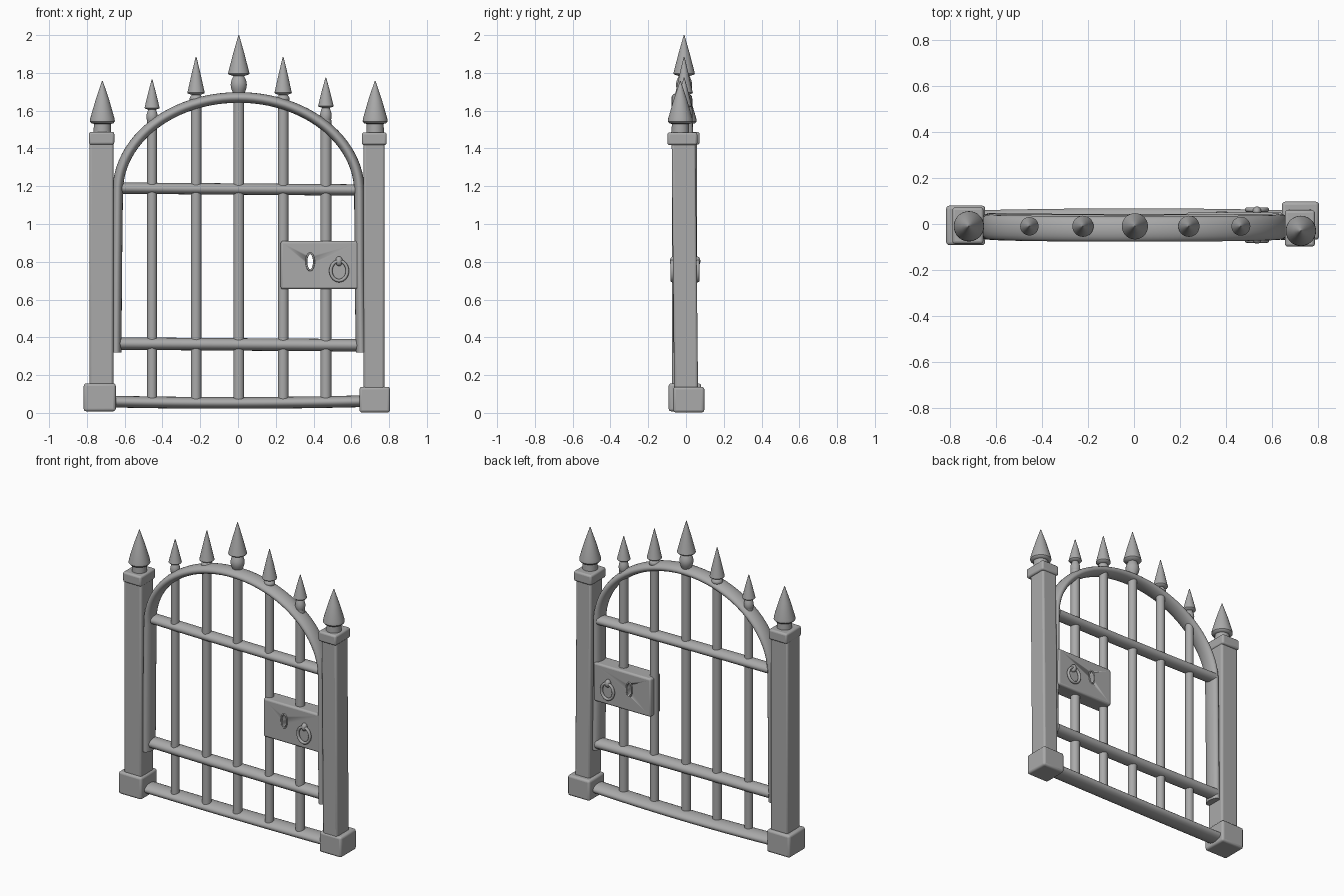
import bpy, bmesh
from math import sin, cos, pi, radians
from mathutils import Vector

if "Cube" in bpy.data.objects:
    bpy.data.objects.remove(bpy.data.objects["Cube"], do_unlink=True)

iron = bpy.data.materials.new("grey iron")
iron.use_nodes = True
GREY = (0.4, 0.4, 0.4, 1)
iron.diffuse_color = GREY
iron.node_tree.nodes["Principled BSDF"].inputs["Base Color"].default_value = GREY


def finish(name, bm, bevel=0):
    bmesh.ops.recalc_face_normals(bm, faces=bm.faces[:])
    mesh = bpy.data.meshes.new(name)
    bm.to_mesh(mesh)
    bm.free()
    mesh.materials.append(iron)
    obj = bpy.data.objects.new(name, mesh)
    bpy.context.collection.objects.link(obj)
    if bevel:
        mod = obj.modifiers.new("Bevel", "BEVEL")
        mod.width, mod.segments = bevel, 3
    bpy.ops.object.select_all(action="DESELECT")
    obj.select_set(True)
    bpy.context.view_layer.objects.active = obj
    bpy.ops.object.shade_smooth_by_angle(angle=radians(40))
    return obj


def bridge(bm, rings, closed=False):
    pairs = list(zip(rings, rings[1:]))
    if closed:
        pairs.append((rings[-1], rings[0]))
    else:
        bm.faces.new(rings[0])
        bm.faces.new(rings[-1])
    for a, b in pairs:
        for i in range(len(a)):
            j = (i + 1) % len(a)
            bm.faces.new((a[i], a[j], b[j], b[i]))


def tube(name, path, half, depth, sides=20, closed=False):
    """Oval section swept along a path of (x, y, z) lying close to the xz plane."""
    bm = bmesh.new()
    pts = [Vector(p) for p in path]
    n = len(pts)
    rings = []
    for i, p in enumerate(pts):
        if closed:
            t = pts[(i + 1) % n] - pts[i - 1]
        else:
            t = pts[min(i + 1, n - 1)] - pts[max(i - 1, 0)]
        side = Vector((t.z, 0, -t.x)).normalized()
        angles = [2 * pi * k / sides for k in range(sides)]
        rings.append([bm.verts.new(p + side * half * cos(a) + Vector((0, depth * sin(a), 0)))
                      for a in angles])
    bridge(bm, rings, closed)
    return finish(name, bm)


def lathe(name, x, y, profile, sides=28):
    """Turned part from (radius, height) pairs."""
    bm = bmesh.new()
    angles = [2 * pi * k / sides for k in range(sides)]
    bridge(bm, [[bm.verts.new((x + r * cos(a), y + r * sin(a), z)) for a in angles]
                for r, z in profile])
    return finish(name, bm)


def block(name, low, high, bevel, lean=0):
    """Box between two corners, its top shifted in y by lean."""
    bm = bmesh.new()
    bmesh.ops.create_cube(bm, size=1)
    low, high = Vector(low), Vector(high)
    for v in bm.verts:
        top = v.co.z > 0
        v.co = (low + high) / 2 + v.co * (high - low)
        v.co.y += lean if top else 0
    return finish(name, bm, bevel)


# Gate posts with foot, cap and spike
block("right_post", (-0.787, -0.075, 0.1), (-0.66, 0.058, 1.45), 0.012)
block("right_foot", (-0.817, -0.092, 0.008), (-0.647, 0.08, 0.156), 0.014)
block("right_cap", (-0.79, -0.086, 1.42), (-0.655, 0.072, 1.488), 0.012)
block("left_post", (0.665, -0.062, 0.1), (0.775, 0.064, 1.45), 0.012, -0.014)
block("left_foot", (0.643, -0.068, 0.002), (0.805, 0.097, 0.138), 0.014)
block("left_cap", (0.656, -0.098, 1.418), (0.787, 0.06, 1.485), 0.012)
for name, x, y in (("right_spike", -0.718, -0.01), ("left_spike", 0.726, -0.03)):
    lathe(name, x, y, [(0.047, 1.47), (0.045, 1.53), (0.058, 1.533), (0.066, 1.543),
                       (0.064, 1.56), (0.035, 1.66), (0.002, 1.758)])

# Arched frame: two legs joined by a half ellipse
arch = [(-0.645, -0.012, 0.32), (-0.642, -0.012, 0.75)]
for i in range(49):
    a = pi - pi * i / 48
    arch.append((0.003 + 0.64 * cos(a), -0.012 - 0.01 * sin(a), 1.17 + 0.5 * sin(a)))
arch += [(0.645, -0.015, 0.75), (0.652, -0.015, 0.32)]
tube("arched_frame", arch, 0.028, 0.055)


# Horizontal rails, slightly bowed
def rail(name, reach, z_right, z_left, half, depth, bow, sag):
    path = []
    for i in range(17):
        u = i / 8 - 1
        z = z_right + (z_left - z_right) * i / 16 - sag * (1 - u * u)
        path.append((reach * u, bow * (1 - u * u), z))
    tube(name, path, half, depth)


rail("bottom_rail", 0.67, 0.06, 0.062, 0.031, 0.06, 0.008, 0.008)
rail("lower_rail", 0.64, 0.367, 0.358, 0.033, 0.048, -0.005, 0)
rail("upper_rail", 0.63, 1.19, 1.18, 0.03, 0.045, -0.005, 0)

# Upright bars, each with a ball and a pointed finial
bars = (("far_right", -0.455, 0.026, 1.53, 1.615, 1.765, 0.040),
        ("mid_right", -0.222, 0.028, 1.64, 1.695, 1.885, 0.046),
        ("centre", 0.004, 0.029, 1.69, 1.797, 2.0, 0.057),
        ("mid_left", 0.239, 0.028, 1.64, 1.695, 1.885, 0.046),
        ("far_left", 0.465, 0.029, 1.53, 1.625, 1.775, 0.041))
for name, x, r, foot, wide, tip, w in bars:
    lathe(name + "_bar", x, -0.01, [(r, 0.06), (r, foot + 0.02)], 20)
    neck = wide - 0.24 * w
    ball = [(w * (0.5 + 0.25 * sin(pi * i / 8)), foot + (neck - foot) * i / 8)
            for i in range(9)]
    lathe(name + "_finial", x, -0.01,
          ball + [(w * 0.93, wide - 0.1 * w), (w, wide), (w * 0.95, wide + 0.2 * w),
                  (w * 0.5, (wide + tip) / 2 + 0.008), (0.002, tip)])

# Lock case with a keyhole cut right through
case = block("lock_case", (0.226, -0.06, 0.655), (0.648, 0.05, 0.91), 0.012)
hole = lathe("keyhole_cutter", 0, 0, [(1, -0.2), (1, 0.2)], 20)
hole.rotation_euler.x = radians(90)
hole.scale = (0.018, 0.043, 1)
hole.location = (0.382, 0, 0.8)
hole.hide_render = True
hole.hide_viewport = True
cut = case.modifiers.new("Keyhole", "BOOLEAN")
cut.operation, cut.object, cut.solver = "DIFFERENCE", hole, "EXACT"


def oval(x, y, z, rx, rz, n=28):
    return [(x + rx * sin(2 * pi * i / n), y, z + rz * cos(2 * pi * i / n)) for i in range(n)]


# Raised keyhole rims and ring handles on both faces
for side, face in (("front", -0.06), ("back", 0.05)):
    out = -1 if side == "front" else 1
    tube(side + "_keyhole_rim", oval(0.382, face, 0.8, 0.02, 0.045),
         0.005, 0.005, 10, True)
    tube(side + "_ring_handle", oval(0.535, face + out * 0.012, 0.752, 0.044, 0.052),
         0.009, 0.010, 12, True)
    bm = bmesh.new()
    bmesh.ops.create_uvsphere(bm, u_segments=20, v_segments=12, radius=1)
    for v in bm.verts:
        v.co = Vector((0.535, face + out * 0.006, 0.803)) + v.co * Vector((0.019, 0.02, 0.026))
    finish(side + "_ring_boss", bm)
